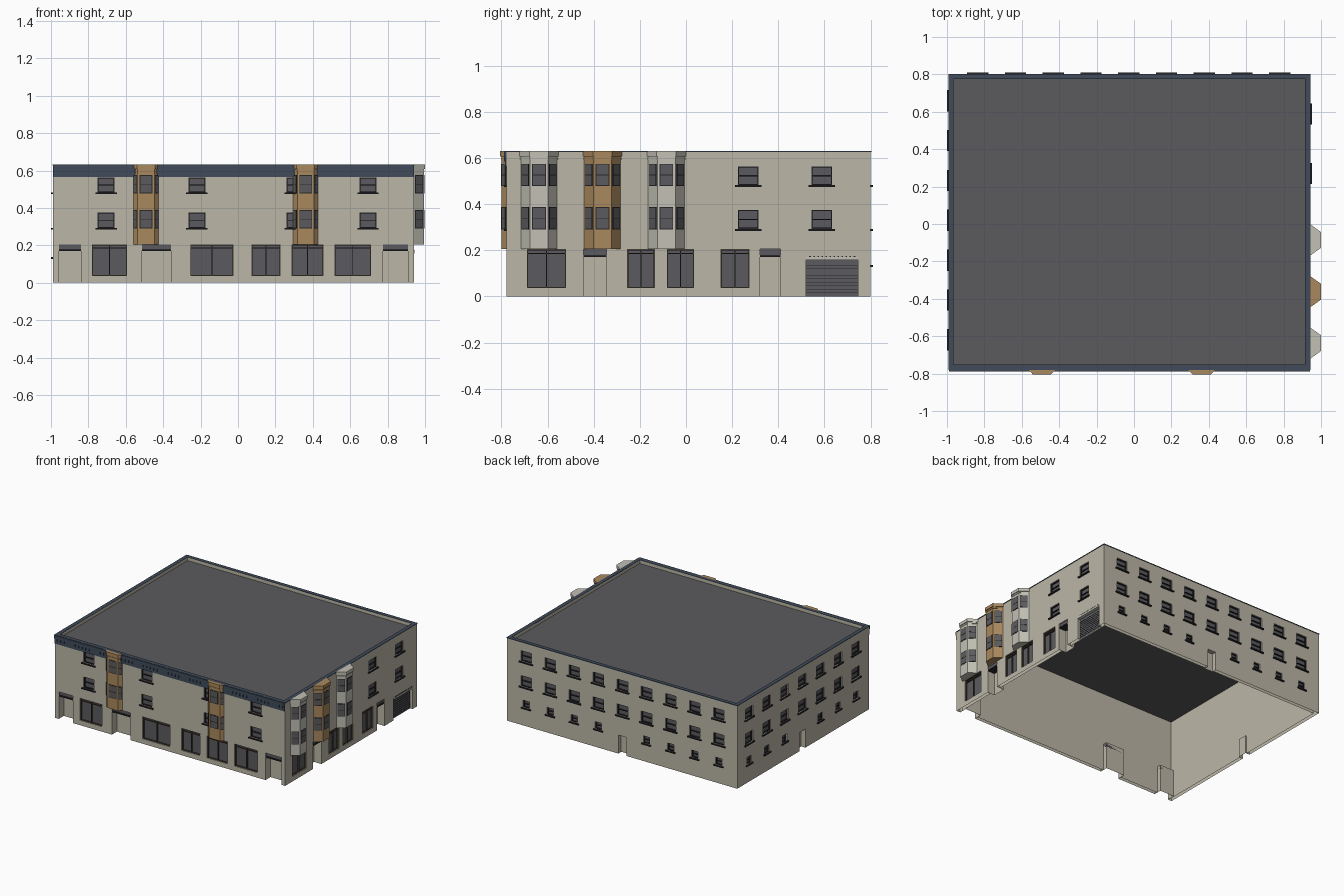
import bpy, bmesh
from mathutils import Vector

cube = bpy.data.objects.get("Cube")
if cube:
    bpy.data.objects.remove(cube)

COLOURS = {
    "stone": (0.50, 0.47, 0.39),
    "pale_stone": (0.54, 0.53, 0.46),
    "ochre": (0.40, 0.25, 0.11),
    "navy_trim": (0.05, 0.07, 0.10),
    "grey_glass": (0.105, 0.105, 0.115),
    "roof_grey": (0.105, 0.105, 0.11),
    "dark_frame": (0.02, 0.02, 0.024),
    "brown_frame": (0.06, 0.045, 0.03),
}
MATS = {}
for name, rgb in COLOURS.items():
    m = bpy.data.materials.new(name)
    m.use_nodes = True
    m.diffuse_color = (*rgb, 1)
    bsdf = m.node_tree.nodes["Principled BSDF"]
    bsdf.inputs["Base Color"].default_value = (*rgb, 1)
    bsdf.inputs["Roughness"].default_value = 0.9
    MATS[name] = m

X0, X1, Y0, Y1 = -0.99, 0.94, -0.778, 0.80
TOP, ROOF, THICK = 0.63, 0.605, 0.026

# Each side: outward direction, wall plane offset, and extent along the wall
SIDES = {
    "front": (Vector((0, -1, 0)), -Y0, X0, X1),
    "right": (Vector((1, 0, 0)), X1, Y0, Y1),
    "back": (Vector((0, 1, 0)), Y1, X0, X1),
    "left": (Vector((-1, 0, 0)), -X0, Y0, Y1),
}


def place(side, u, d, z):
    out, off, _, _ = SIDES[side]
    along = Vector((abs(out.y), abs(out.x), 0))
    return along * u + out * (off + d) + Vector((0, 0, z))


class Part:
    """Collects coloured faces and becomes one object."""

    def __init__(self, name):
        self.name, self.bm, self.slots = name, bmesh.new(), []

    def face(self, points, mat, toward):
        f = self.bm.faces.new([self.bm.verts.new(p) for p in points])
        f.normal_update()
        if f.normal.dot(toward) < 0:
            f.normal_flip()
        if mat not in self.slots:
            self.slots.append(mat)
        f.material_index = self.slots.index(mat)

    def prism(self, ring, z0, z1, mat):
        low = [Vector((p.x, p.y, z0)) for p in ring]
        high = [Vector((p.x, p.y, z1)) for p in ring]
        mid = sum(low, Vector()) / len(low)
        up = Vector((0, 0, 1))
        self.face(low, mat, -up)
        self.face(high, mat, up)
        for i in range(len(ring)):
            j = (i + 1) % len(ring)
            edge = (low[i] + low[j]) / 2
            normal = (low[j] - low[i]).cross(up)
            if normal.dot(edge - mid) < 0:
                normal = -normal
            self.face([low[i], low[j], high[j], high[i]], mat, normal)

    def box(self, side, u0, u1, d0, d1, z0, z1, mat):
        ring = [place(side, u, d, 0) for u, d in ((u0, d0), (u1, d0), (u1, d1), (u0, d1))]
        self.prism(ring, z0, z1, mat)

    def finish(self):
        me = bpy.data.meshes.new(self.name)
        bmesh.ops.remove_doubles(self.bm, verts=self.bm.verts, dist=1e-5)
        self.bm.to_mesh(me)
        self.bm.free()
        for s in self.slots:
            me.materials.append(MATS[s])
        bpy.context.collection.objects.link(bpy.data.objects.new(self.name, me))


def panel(part, side, d, ends, top, holes, facing):
    """Flat wall with rectangular openings."""
    us = sorted({*ends, *(v for h in holes for v in h[:2])})
    zs = sorted({0, top, *(v for h in holes for v in h[2:4])})
    for a, b in zip(us, us[1:]):
        for c, e in zip(zs, zs[1:]):
            u, z = (a + b) / 2, (c + e) / 2
            if not any(h[0] < u < h[1] and h[2] < z < h[3] for h in holes):
                pts = [place(side, *p) for p in ((a, d, c), (b, d, c), (b, d, e), (a, d, e))]
                part.face(pts, "stone", SIDES[side][0] * facing)


def recess(part, side, hole, depth, mat):
    """Reveals and back plate of an opening."""
    a, b, c, e = hole
    corners = [(a, c), (b, c), (b, e), (a, e)]
    mid = place(side, (a + b) / 2, -depth / 2, (c + e) / 2)
    part.face([place(side, u, -depth, z) for u, z in corners], mat, SIDES[side][0])
    for i in range(4):
        p, q = corners[i], corners[(i + 1) % 4]
        if p[1] == q[1] == 0:
            continue
        pts = [place(side, p[0], 0, p[1]), place(side, q[0], 0, q[1]),
               place(side, q[0], -depth, q[1]), place(side, p[0], -depth, p[1])]
        part.face(pts, "stone", mid - sum(pts, Vector()) / 4)


def sash(part, side, hole):
    """Window with frame, meeting rail and sill."""
    a, b, c, e = hole
    recess(part, side, hole, 0.015, "grey_glass")
    t, mid = 0.005, (c + e) / 2
    for z in (c, mid - t / 2, e - t):
        part.box(side, a, b, -0.015, -0.006, z, z + t, "dark_frame")
    for u in (a, b - t):
        part.box(side, u, u + t, -0.015, -0.006, c, e, "dark_frame")
    part.box(side, a - 0.012, b + 0.012, -0.01, 0.011, c - 0.009, c, "dark_frame")


def shopfront(part, side, hole):
    a, b, c, e = hole
    recess(part, side, hole, 0.015, "grey_glass")
    mid, t = (a + b) / 2, 0.005
    for u in (a, mid - t / 2, b - t):
        part.box(side, u, u + t, -0.015, -0.004, c, e, "brown_frame")
    for z in (c, e - 0.022, e - t):
        part.box(side, a, b, -0.015, -0.006, z, z + t, "brown_frame")


def doorway(part, side, hole, depth, transom):
    a, b, c, e = hole
    recess(part, side, hole, depth, "stone")
    if transom:
        part.box(side, a, b, -depth, -0.008, e - 0.025, e, "grey_glass")
        part.box(side, a, b, -depth, -0.002, e - 0.035, e - 0.025, "dark_frame")


def span(centre, half, z0, z1):
    return (centre - half, centre + half, z0, z1)


# Opening layout for every side
ROWS = ((0.293, 0.375), (0.483, 0.563))
back_us = [-0.835 + 0.2018 * i for i in range(9)]
left_us = [0.02 + 0.213 * (i - 3) for i in range(7)]
sash_us = {"front": [-0.705, -0.22, 0.305, 0.695], "right": [0.27, 0.588],
           "back": back_us, "left": left_us}
small_us = {"back": back_us[:4] + back_us[5:], "left": left_us[:3] + left_us[4:]}
shops = {"front": [(-0.78, -0.593), (-0.255, -0.024), (0.072, 0.228), (0.287, 0.458), (0.517, 0.71)],
         "right": [(-0.69, -0.52), (-0.255, -0.135), (-0.083, 0.035), (0.15, 0.275)]}
doors = {"front": [(-0.957, -0.84), (-0.512, -0.357), (0.775, 0.908)],
         "right": [(-0.445, -0.345), (0.32, 0.41)],
         "back": [(back_us[4] - 0.035, back_us[4] + 0.035)], "left": [(-0.015, 0.055)]}

for side, (out, off, start, end) in SIDES.items():
    street = side in shops
    windows = [span(u, 0.045, *r) for u in sash_us[side] for r in ROWS]
    windows += [span(u, 0.027, 0.137, 0.192) for u in small_us.get(side, [])]
    fronts = [(a, b, 0.037, 0.205) for a, b in shops.get(side, [])]
    ways = [(a, b, 0, 0.205 if street else 0.14) for a, b in doors[side]]
    garage = [(0.52, 0.745, 0, 0.17)] if side == "right" else []

    # Outer wall, inner lining and parapet
    wall = Part(side + "_wall")
    panel(wall, side, 0, (start, end), TOP, windows + fronts + ways + garage, 1)
    panel(wall, side, -THICK, (start + THICK, end - THICK), TOP, ways, -1)
    wall.finish()

    glazing = Part(side + "_windows")
    for h in windows:
        sash(glazing, side, h)
    for h in fronts:
        shopfront(glazing, side, h)
    glazing.finish()

    entries = Part(side + "_doorways")
    for h in ways:
        doorway(entries, side, h, 0.06 if street else 0.035, street)
    for h in garage:
        # Roller shutter with slats, lintel and studs
        recess(entries, side, h, 0.02, "grey_glass")
        for i in range(1, 10):
            entries.box(side, h[0], h[1], -0.02, -0.018, i * 0.015, i * 0.015 + 0.002, "dark_frame")
        entries.box(side, h[0], h[1], -0.02, 0.004, 0.157, 0.17, "pale_stone")
        for i in range(12):
            u = h[0] + 0.014 + i * 0.0175
            entries.box(side, u, u + 0.007, 0, 0.004, 0.17, 0.175, "dark_frame")
    entries.finish()

    # Dark coping along the parapet
    coping = Part(side + "_coping")
    coping.box(side, start - 0.002, end + 0.002, -THICK, 0.003, TOP - 0.004, TOP + 0.001, "navy_trim")
    coping.finish()

# Flat roof
roof = Part("roof")
roof.face([(X0, Y0, ROOF), (X1, Y0, ROOF), (X1, Y1, ROOF), (X0, Y1, ROOF)], "roof_grey", Vector((0, 0, 1)))
roof.finish()

# Front cornice with dentils
cornice = Part("front_cornice")
cornice.box("front", X0, X1, 0, 0.006, 0.565, TOP, "navy_trim")
cornice.box("front", X0, X1, 0, 0.011, 0.605, TOP, "navy_trim")
for i in range(64):
    u = X0 + 0.01 + i * 0.03
    cornice.box("front", u, u + 0.015, 0, 0.01, 0.585, 0.605, "navy_trim")
cornice.finish()


def bay(name, side, centre, half, flat, depth, mat):
    """Three-sided oriel with cap, foot band and windows on every face."""
    part = Part(name)

    def ring(grow):
        shape = ((-half - grow, 0), (-flat - grow / 2, depth + grow), (flat + grow / 2, depth + grow), (half + grow, 0))
        return [place(side, centre + u, d, 0) for u, d in shape]

    body = ring(-0.006)
    part.prism(body, 0.205, TOP, mat)
    part.prism(ring(0), 0.607, TOP + 0.001, mat)
    part.prism(ring(-0.003), 0.594, 0.600, mat)
    middle = place(side, centre, 0, 0)
    for p, q in zip(body, body[1:]):
        normal = (q - p).cross(Vector((0, 0, 1))).normalized()
        if normal.dot((p + q) / 2 - middle) < 0:
            normal = -normal

        def plate(s, e, z0, z1, lift, mat):
            a, b = p.lerp(q, s), p.lerp(q, e)
            part.prism([a, b, b + normal * lift, a + normal * lift], z0, z1, mat)

        for z0, z1 in ((0.29, 0.388), (0.478, 0.575)):
            mid = (z0 + z1) / 2
            plate(0.12, 0.88, z0, z1, 0.002, "dark_frame")
            plate(0.17, 0.83, z0 + 0.005, mid - 0.002, 0.003, "grey_glass")
            plate(0.17, 0.83, mid + 0.002, z1 - 0.004, 0.003, "grey_glass")
    part.finish()


for n, u in (("right", -0.492), ("left", 0.362)):
    bay("front_bay_" + n, "front", u, 0.073, 0.048, 0.027, "ochre")
for n, u, mat in (("front", -0.637, "pale_stone"), ("middle", -0.362, "ochre"), ("rear", -0.085, "pale_stone")):
    bay("side_bay_" + n, "right", u, 0.085, 0.042, 0.06, mat)
